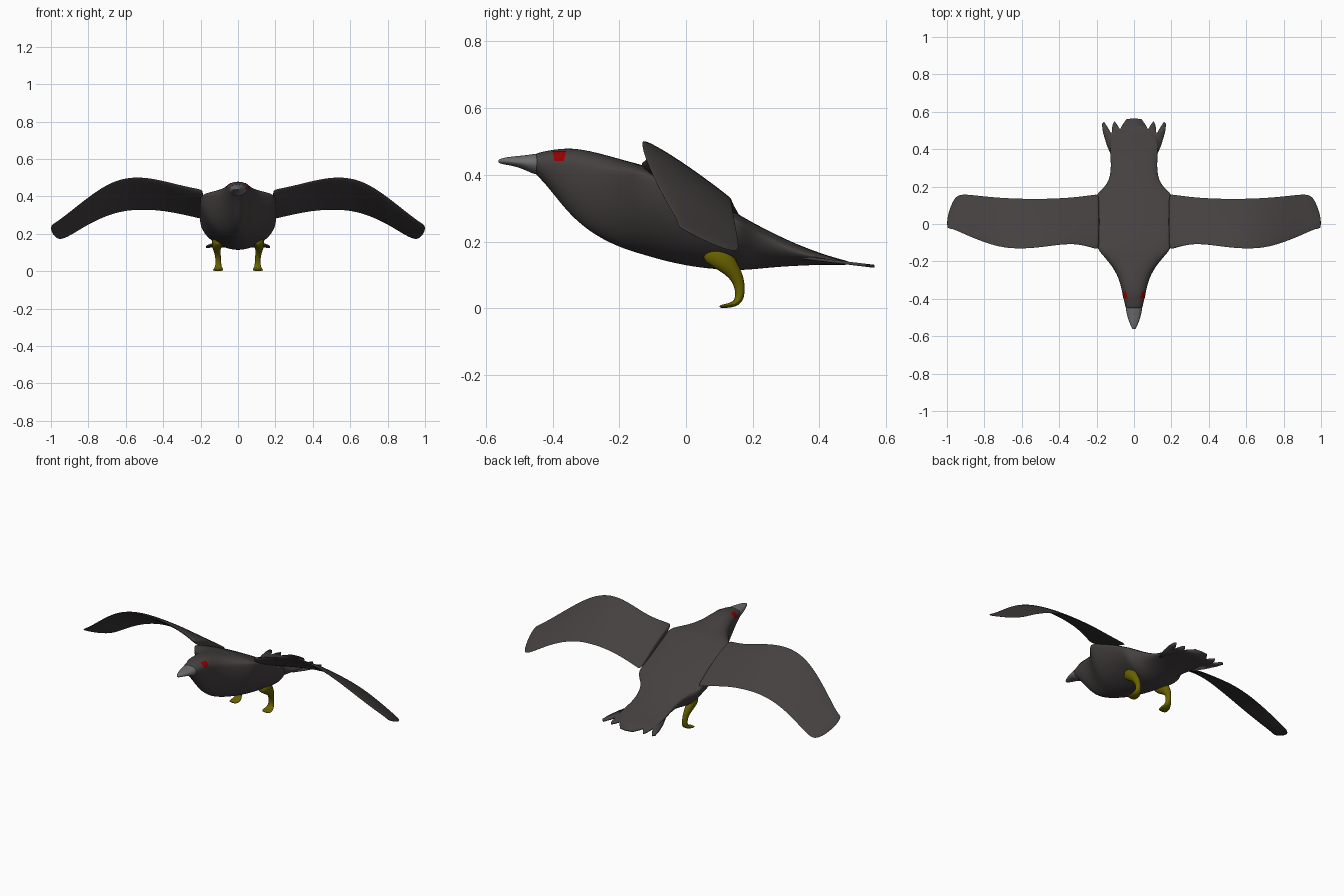
import bpy, bmesh
from math import sin, cos, pi, radians
from mathutils import Vector

if "Cube" in bpy.data.objects:
    bpy.data.objects.remove(bpy.data.objects["Cube"])


def material(name, rgb):
    m = bpy.data.materials.new(name)
    m.diffuse_color = (*rgb, 1)
    m.use_nodes = True
    m.node_tree.nodes["Principled BSDF"].inputs["Base Color"].default_value = m.diffuse_color
    return m


FEATHER = material("dark_feather", (0.06, 0.052, 0.052))
HORN = material("grey_horn", (0.15, 0.15, 0.16))
RED = material("red", (0.3, 0.0, 0.0))
OLIVE = material("olive", (0.14, 0.12, 0.0))


def add_object(name, bm, mat):
    bmesh.ops.recalc_face_normals(bm, faces=bm.faces)
    mesh = bpy.data.meshes.new(name)
    bm.to_mesh(mesh)
    bm.free()
    mesh.materials.append(mat)
    ob = bpy.data.objects.new(name, mesh)
    bpy.context.collection.objects.link(ob)
    bpy.context.view_layer.objects.active = ob
    bpy.ops.object.select_all(action='DESELECT')
    ob.select_set(True)
    bpy.ops.object.shade_smooth_by_angle(angle=radians(50))
    return ob


def mirror(ob):
    ob.modifiers.new("mirror", 'MIRROR').use_mirror_merge = False


def loft(name, rings, mat, levels=2):
    """Skin closed rings of equal point count, cap the ends, smooth."""
    bm = bmesh.new()
    rows = [[bm.verts.new(p) for p in ring] for ring in rings]
    n = len(rows[0])
    for a, b in zip(rows, rows[1:]):
        for i in range(n):
            j = (i + 1) % n
            bm.faces.new((a[i], a[j], b[j], b[i]))
    bm.faces.new(rows[0])
    bm.faces.new(rows[-1])
    ob = add_object(name, bm, mat)
    ob.modifiers.new("smooth", 'SUBSURF').levels = levels
    ob.modifiers["smooth"].render_levels = levels
    return ob


def body_ring(y, w, top, mid, low, n=24):
    """Cross-section with separate upper and lower halves."""
    pts = []
    for i in range(n):
        c, s = cos(2 * pi * i / n), sin(2 * pi * i / n)
        e, h = (2 / 2.2, top - mid) if s >= 0 else (2 / 1.8, mid - low)
        x = w * abs(c) ** e * (1 if c > 0 else -1)
        pts.append((x, y, mid + h * abs(s) ** e * (1 if s > 0 else -1)))
    return pts


# Body with head and tapering rump: y, half width, top, widest, bottom
body = loft("body", [body_ring(*s) for s in (
    (-.455, .043, .463, .435, .402), (-.44, .047, .467, .435, .393),
    (-.40, .056, .476, .435, .345), (-.34, .068, .482, .43, .268),
    (-.27, .09, .468, .405, .215), (-.21, .13, .451, .40, .185),
    (-.16, .175, .437, .405, .167), (-.125, .203, .428, .402, .157),
    (-.05, .205, .395, .368, .135), (.05, .205, .345, .318, .117),
    (.14, .206, .293, .265, .112), (.165, .198, .277, .252, .113),
    (.20, .155, .257, .23, .115), (.25, .128, .231, .20, .121),
    (.33, .123, .192, .165, .127), (.43, .135, .155, .146, .131),
    (.50, .10, .138, .134, .129))], FEATHER)

# Beak
loft("beak", [body_ring(*s) for s in (
    (-.435, .044, .464, .435, .40), (-.455, .044, .463, .435, .401),
    (-.48, .039, .459, .436, .413), (-.51, .031, .456, .438, .425),
    (-.54, .019, .453, .441, .43), (-.558, .010, .448, .441, .434),
    (-.563, .005, .444, .441, .437))], HORN)

# Tail feather fan
half = [(.04, .56), (.062, .53), (.075, .505), (.09, .53), (.105, .55),
        (.115, .53), (.12, .48), (.14, .515), (.16, .545), (.172, .535),
        (.166, .49), (.145, .42), (.115, .35)]
outline = [(0, .565)] + half + [(-x, y) for x, y in reversed(half)]
bm = bmesh.new()
bm.faces.new([bm.verts.new((x, y, .143 - (y - .42) * .12)) for x, y in outline])
bmesh.ops.triangulate(bm, faces=bm.faces[:])
tail = add_object("tail_feathers", bm, FEATHER)
thick = tail.modifiers.new("thickness", 'SOLIDIFY')
thick.thickness, thick.offset = .009, 0


def wing_ring(x, ly, lz, ty, tz, th, n=8):
    """Aerofoil from the leading edge to the trailing edge."""
    lead, trail = Vector((x, ly, lz)), Vector((x, ty, tz))
    d = (trail - lead).normalized()
    up = Vector((0, -d.z, d.y))
    pts = []
    for i in range(2 * n):
        a = pi * i / n
        t = (1 - cos(a)) / 2
        off = th * sin(a) * (1 - .6 * t) + .10 * th * sin(pi * t)
        pts.append(lead.lerp(trail, t) + up * off)
    return pts


# Wings: x, leading y z, trailing y z, half thickness
mirror(loft("wings", [wing_ring(*s) for s in (
    (.185, -.14, .432, .163, .277, .026), (.20, -.138, .436, .162, .28, .025),
    (.30, -.107, .458, .147, .303, .017), (.40, -.113, .485, .14, .322, .014),
    (.50, -.128, .504, .137, .328, .013), (.60, -.136, .503, .138, .324, .013),
    (.70, -.131, .467, .142, .297, .012), (.80, -.102, .398, .15, .25, .011),
    (.90, -.06, .317, .162, .187, .010), (.95, -.036, .279, .158, .165, .009),
    (.98, -.026, .258, .10, .182, .007), (1.0, -.024, .245, .03, .215, .004))],
    FEATHER))

# Legs: x, y, z, half width, half depth along a bent path
path = ((.10, .075, .185, .03, .045), (.112, .097, .158, .03, .043),
        (.115, .13, .125, .023, .028), (.108, .156, .09, .016, .02),
        (.105, .163, .05, .015, .015), (.105, .159, .025, .018, .014),
        (.105, .145, .011, .026, .009), (.107, .115, .006, .030, .006),
        (.107, .10, .005, .022, .004))
rings = []
for i, (x, y, z, rx, rn) in enumerate(path):
    a, b = path[max(i - 1, 0)], path[min(i + 1, len(path) - 1)]
    t = Vector((0, b[1] - a[1], b[2] - a[2])).normalized()
    rings.append([(x + rx * cos(k * pi / 6), y - t.z * rn * sin(k * pi / 6),
                   z + t.y * rn * sin(k * pi / 6)) for k in range(12)])
mirror(loft("legs", rings, OLIVE))

# Eyes: small patches wrapped onto the head
bm = bmesh.new()
bmesh.ops.create_grid(bm, x_segments=6, y_segments=6, size=1)
for v in bm.verts:
    u, w = v.co.x, v.co.y
    v.co = (.075, -.38 + u * (.017 + .003 * w), .455 + w * .014)
eyes = add_object("eyes", bm, RED)
wrap = eyes.modifiers.new("wrap", 'SHRINKWRAP')
wrap.target = body
wrap.wrap_method = 'PROJECT'
wrap.use_project_x = True
wrap.use_negative_direction = True
wrap.use_positive_direction = False
wrap.offset = .002
wrap.wrap_mode = 'ABOVE_SURFACE'
mirror(eyes)
